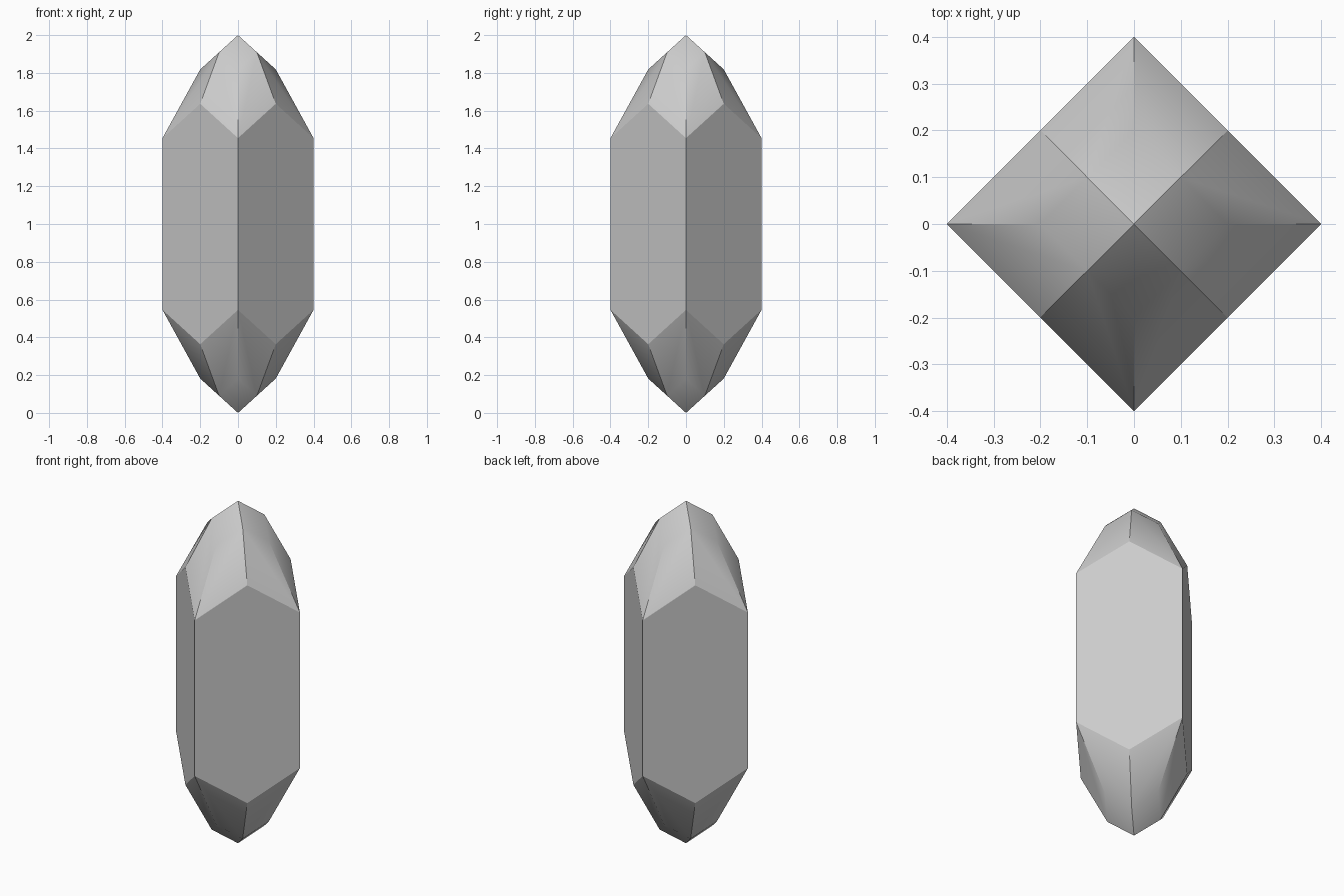
import bpy
import bmesh
from math import pi, radians
from mathutils import Matrix

cube = bpy.data.objects.get("Cube")
if cube:
    bpy.data.objects.remove(cube, do_unlink=True)

STEP = 1 / 11                    # vertical unit of the cut
R = 0.4                          # corner radius of the square shaft

# One material for the stone
stone = bpy.data.materials.new("grey_stone")
stone.use_nodes = True
colour = (0.6, 0.6, 0.6, 1)
stone.diffuse_color = colour
stone.node_tree.nodes["Principled BSDF"].inputs["Base Color"].default_value = colour

bm = bmesh.new()


def facet(points, turn, end):
    """Add one facet, turned about z, on the upper (1) or lower (-1) end."""
    spin = Matrix.Rotation(turn, 3, "Z")
    verts = []
    for x, y, h in points:
        p = spin @ Matrix.Scale(R / 4, 3) @ Matrix(((1, 0, 0), (0, 1, 0), (0, 0, 0))).col[0] * x
        p = spin @ (Matrix.Identity(3).col[0] * x + Matrix.Identity(3).col[1] * y) * (R / 4)
        p.z = 1 + end * h * STEP
        verts.append(bm.verts.new(p))
    return bm.faces.new(verts)


# Points of one quarter: x and y in quarter radii, height in steps from the middle
tip, corner, ridge = (0, 0, 11), (4, 0, 5), (2, 0, 9)


def upper_mid(side):
    return (1, side, 10)


def lower_mid(side):
    return (2, 2 * side, 7)


for i in range(4):
    turn = i * pi / 2
    for end in (1, -1):
        # Crown facet and the two shoulder facets below it
        facet([tip, upper_mid(-1), ridge, upper_mid(1)], turn, end)
        for side in (1, -1):
            facet([upper_mid(side), ridge, corner, lower_mid(side)], turn, end)
    # Six-sided shaft face
    next_corner = (0, 4, 5)
    rim = [corner, lower_mid(1), next_corner]
    flipped = [(x, y, -h) for x, y, h in reversed(rim)]
    facet(rim + flipped, turn, 1)

bmesh.ops.remove_doubles(bm, verts=bm.verts, dist=0.001)
bmesh.ops.recalc_face_normals(bm, faces=bm.faces)

mesh = bpy.data.meshes.new("crystal")
bm.to_mesh(mesh)
bm.free()
mesh.materials.append(stone)
crystal = bpy.data.objects.new("crystal", mesh)
bpy.context.collection.objects.link(crystal)

# Blend crown into shoulders, keep all other edges sharp
bpy.ops.object.select_all(action="DESELECT")
crystal.select_set(True)
bpy.context.view_layer.objects.active = crystal
bpy.ops.object.shade_smooth_by_angle(angle=radians(30.8))
